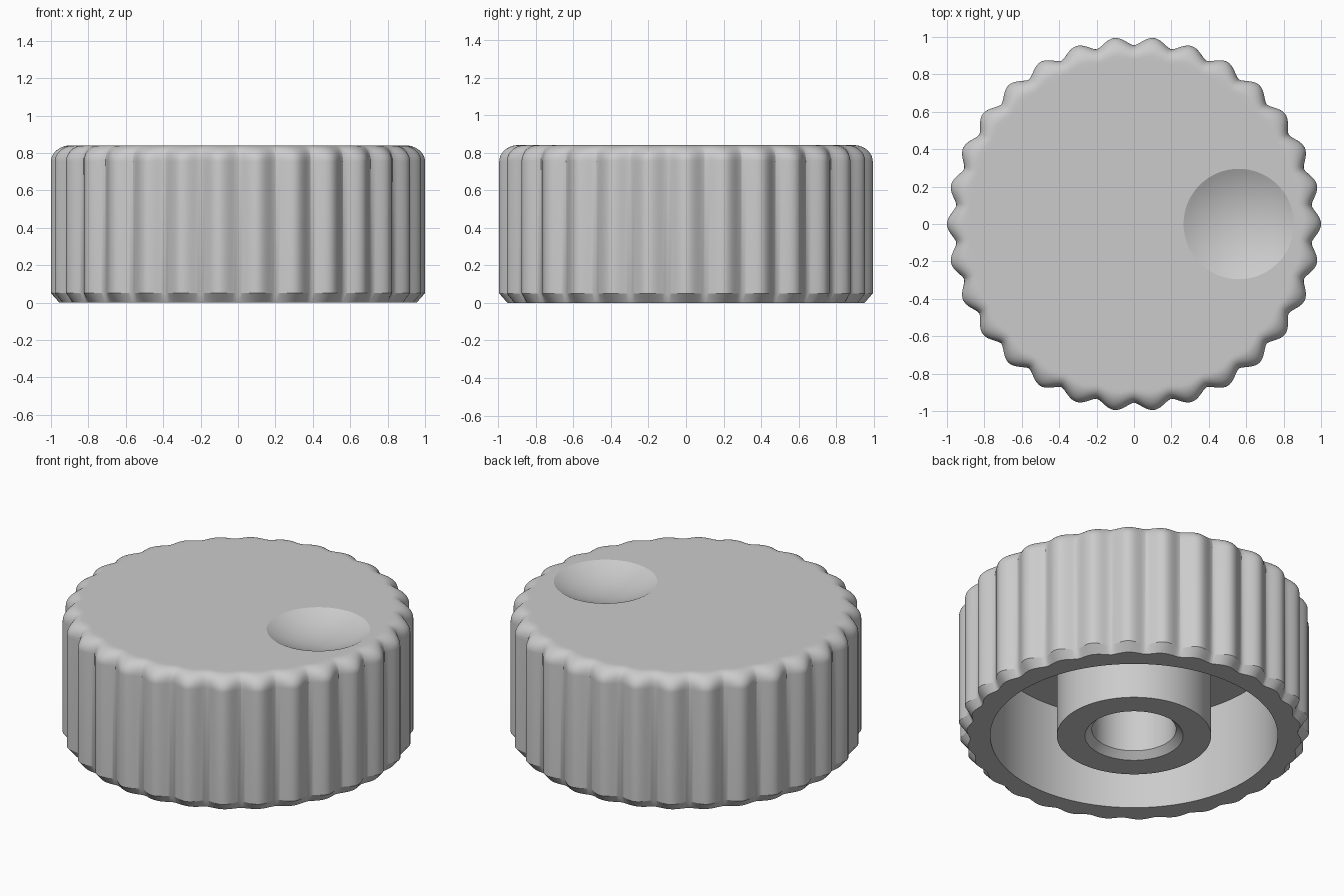
import bpy
import bmesh
from math import cos, sin, pi, radians

if "Cube" in bpy.data.objects:
    bpy.data.objects.remove(bpy.data.objects["Cube"], do_unlink=True)

LOBES, STEPS = 30, 16
SEGMENTS = LOBES * STEPS
HEIGHT, OUTER, GROOVE = 0.84, 1.0, 0.955
FILLET = 0.085

grey = bpy.data.materials.new("plain_grey")
grey.use_nodes = True
colour = (0.6, 0.6, 0.6, 1)
grey.diffuse_color = colour
grey.node_tree.nodes["Principled BSDF"].inputs["Base Color"].default_value = colour

bm = bmesh.new()


def circle(radius, z, centre=0.0):
    """Plain round ring."""
    return [bm.verts.new((centre + radius * cos(a), radius * sin(a), z))
            for a in (2 * pi * i / SEGMENTS for i in range(SEGMENTS))]


def scallop(z, inset=0.0, depth=1.0):
    """Fluted ring: rounded lobes with narrow grooves."""
    middle = (OUTER + GROOVE) / 2
    ring = []
    for i in range(SEGMENTS):
        a = 2 * pi * i / SEGMENTS
        wave = max(0, (1 + cos(LOBES * a)) / 2) ** 0.75
        r = GROOVE + (OUTER - GROOVE) * wave
        r = middle + (r - middle) * depth - inset
        ring.append(bm.verts.new((r * cos(a), r * sin(a), z)))
    return ring


# Shaft hole, hub and hollow underside
rings = [circle(r, z) for r, z in (
    (0.24, 0.59), (0.24, 0.04), (0.28, 0), (0.44, 0),
    (0.44, 0.59), (0.82, 0.59), (0.82, 0))]

# Chamfered foot and fluted grip
rings += [scallop(0, 0.033, 0.5), scallop(0.05), scallop(HEIGHT - FILLET)]

# Rounded top edge, the flutes fading out
for k in range(1, 11):
    a = radians(9 * k)
    rings.append(scallop(HEIGHT - FILLET * (1 - sin(a)),
                         FILLET * (1 - cos(a)), 1 - 0.6 * sin(a) ** 2))
rings.append(circle(0.875, HEIGHT))

# Spherical finger dimple in the flat top
DIMPLE_X, DIMPLE_R, SLOPE = 0.56, 0.295, radians(28)
ball = DIMPLE_R / sin(SLOPE)
for k in range(14, 0, -1):
    a = SLOPE * k / 14
    rings.append(circle(ball * sin(a), HEIGHT - ball * (cos(a) - cos(SLOPE)), DIMPLE_X))

# Skin the rings and close both ends
for low, high in zip(rings, rings[1:]):
    for i in range(SEGMENTS):
        j = (i + 1) % SEGMENTS
        bm.faces.new((low[i], low[j], high[j], high[i]))
bm.faces.new(rings[0])
bm.faces.new(rings[-1])
bmesh.ops.recalc_face_normals(bm, faces=bm.faces)

mesh = bpy.data.meshes.new("fluted_knob")
bm.to_mesh(mesh)
bm.free()
mesh.materials.append(grey)
knob = bpy.data.objects.new("fluted_knob", mesh)
bpy.context.collection.objects.link(knob)

bpy.ops.object.select_all(action="DESELECT")
knob.select_set(True)
bpy.context.view_layer.objects.active = knob
bpy.ops.object.shade_smooth_by_angle(angle=radians(25))
